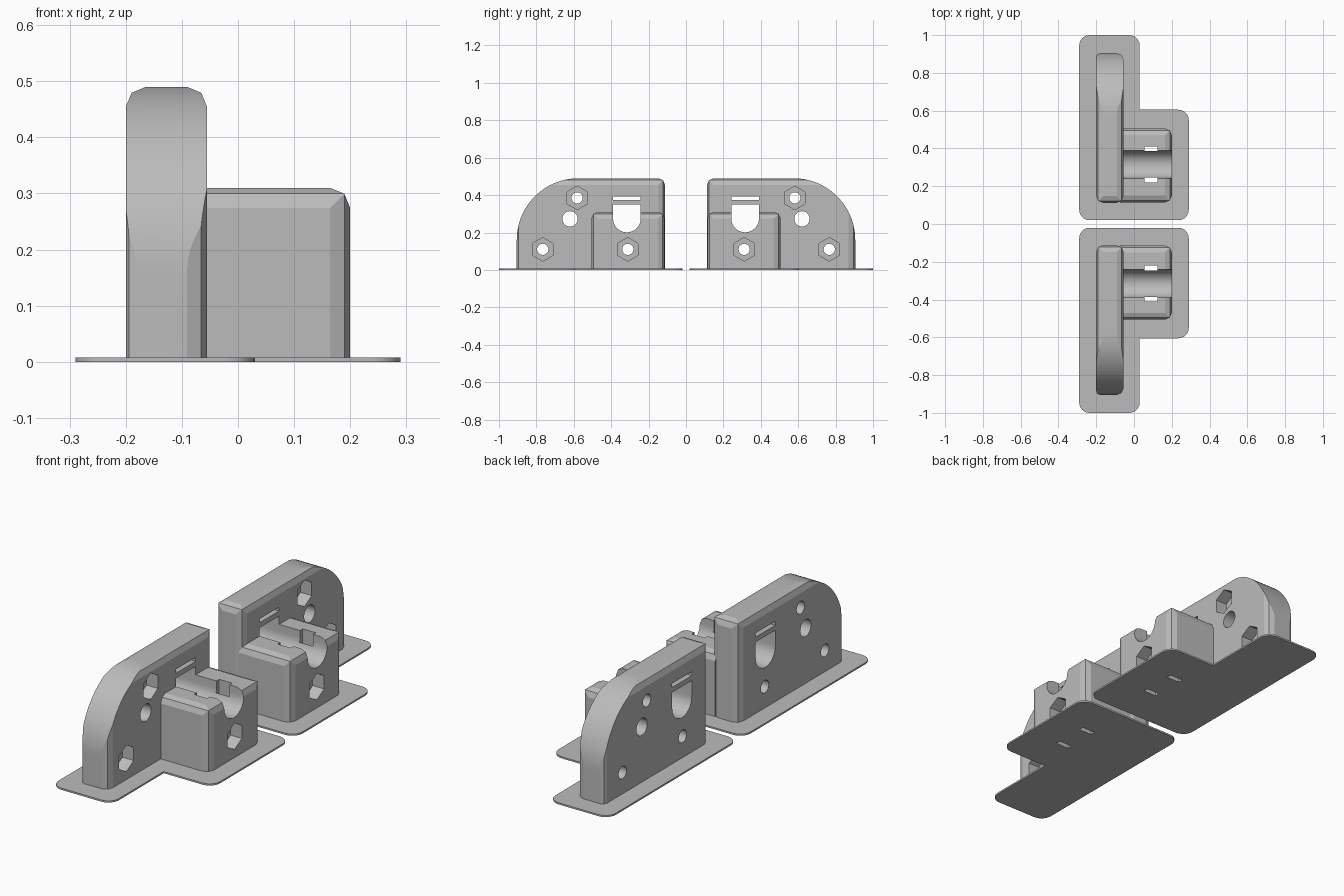
import bpy, bmesh, math
from mathutils import Vector

cube = bpy.data.objects.get("Cube")
if cube:
    bpy.data.objects.remove(cube, do_unlink=True)

grey = bpy.data.materials.new("matte_grey")
grey.use_nodes = True
colour = (0.5, 0.5, 0.5, 1)
grey.diffuse_color = colour
grey.node_tree.nodes["Principled BSDF"].inputs["Base Color"].default_value = colour


def prism(name, axis, points, lo, hi):
    """Extrude a 2D outline along an axis; the outline uses the other two axes in order."""
    bm = bmesh.new()

    def place(p):
        co = list(p)
        co.insert("xyz".index(axis), lo)
        return co
    face = bm.faces.new([bm.verts.new(place(p)) for p in points])
    step = Vector((0, 0, 0))
    step["xyz".index(axis)] = hi - lo
    new = bmesh.ops.extrude_face_region(bm, geom=[face])["geom"]
    bmesh.ops.translate(bm, vec=step, verts=[v for v in new if isinstance(v, bmesh.types.BMVert)])
    bmesh.ops.recalc_face_normals(bm, faces=bm.faces)
    mesh = bpy.data.meshes.new(name)
    bm.to_mesh(mesh)
    bm.free()
    mesh.materials.append(grey)
    obj = bpy.data.objects.new(name, mesh)
    bpy.context.collection.objects.link(obj)
    return obj


def round_rect(a0, b0, a1, b1, radii, segs=2):
    """Rectangle outline with radii at corners (a0,b0), (a1,b0), (a1,b1), (a0,b1)."""
    corners = [(a0, b0, 1, 1), (a1, b0, -1, 1), (a1, b1, -1, -1), (a0, b1, 1, -1)]
    pts = []
    for i, (a, b, sa, sb) in enumerate(corners):
        r = radii[i]
        n = 24 if r > 0.2 else segs
        if r == 0:
            pts.append((a, b))
            continue
        for k in range(n + 1):
            t = math.pi + (i + k / n) * math.pi / 2
            pts.append((a + sa * r + r * math.cos(t), b + sb * r + r * math.sin(t)))
    return pts


def ngon(a, b, r, n):
    """Regular outline with a corner pointing up."""
    return [(a + r * math.sin(k * math.tau / n), b + r * math.cos(k * math.tau / n)) for k in range(n)]


def combine(obj, tools, operation):
    """Apply booleans and throw the tool objects away."""
    for tool in tools:
        mod = obj.modifiers.new("cut", "BOOLEAN")
        mod.operation = operation
        mod.solver = "EXACT"
        mod.object = tool
    bpy.context.view_layer.update()
    result = bpy.data.meshes.new_from_object(
        obj.evaluated_get(bpy.context.evaluated_depsgraph_get()))
    obj.modifiers.clear()
    obj.data = result
    for tool in tools:
        bpy.data.objects.remove(tool, do_unlink=True)


def box_cut(x0, x1, y0, y1, z0, z1):
    return prism("cutter", "z", [(x0, y0), (x1, y0), (x1, y1), (x0, y1)], z0, z1)


R = 0.036
WALL_FACE = -0.055
BLOCK_FACE = 0.2
GROOVE_Y, GROOVE_Z, GROOVE_R = 0.316, 0.275, 0.074

# Upright wall: side profile trimmed by a rounded plan and a rounded front outline
wall = prism("upright_wall", "x", round_rect(0.112, 0.004, 0.905, 0.49, (0, 0, 0.33, R)), -0.2, WALL_FACE)
combine(wall, [
    prism("plan", "z", round_rect(-0.2, 0.112, WALL_FACE, 0.905, (R, R, R, 0.02)), -0.1, 0.6),
    prism("outline", "y", round_rect(-0.2, -0.1, WALL_FACE, 0.49, (0, 0, R, R)), 0, 1),
], "INTERSECT")

# Holding block with rounded outer edges
block = prism("holding_block", "x", round_rect(0.114, 0.004, 0.506, 0.31, (0, 0, R, R)), -0.075, BLOCK_FACE)
combine(block, [
    prism("plan", "z", round_rect(-0.075, 0.114, BLOCK_FACE, 0.506, (0, R, R, 0)), -0.1, 0.6),
    prism("outline", "y", round_rect(-0.075, -0.1, BLOCK_FACE, 0.31, (0, 0, R, 0)), 0, 1),
], "INTERSECT")

# L-shaped base plate
plate = prism("base_plate", "z", round_rect(-0.29, 0.02, 0.03, 1, (0.055, 0, 0.055, 0.055), 6), 0, 0.008)
tab = prism("tab", "z", round_rect(-0.1, 0.02, 0.29, 0.605, (0, 0.055, 0.055, 0), 6), 0, 0.008)
combine(plate, [tab], "UNION")


def groove(top):
    """U-shaped channel outline, open or closed at the given height."""
    arc = [(GROOVE_Y - GROOVE_R * math.cos(k * math.pi / 20),
            GROOVE_Z - GROOVE_R * math.sin(k * math.pi / 20)) for k in range(21)]
    return prism("cutter", "x", arc + [(GROOVE_Y + GROOVE_R, top), (GROOVE_Y - GROOVE_R, top)], -0.4, 0.4)


def bore(y, z, r):
    return prism("cutter", "x", ngon(y, z, r, 32), -0.4, 0.4)


def nut_pocket(y, z, face):
    return prism("cutter", "x", ngon(y, z, 0.063, 6), face - 0.06, face + 0.05)


def strap_slots(top):
    """Two vertical slots hugging the channel."""
    inner, outer = GROOVE_R - 0.003, GROOVE_R + 0.021
    return [box_cut(0.055, 0.125, GROOVE_Y + min(s * inner, s * outer),
                    GROOVE_Y + max(s * inner, s * outer), -0.1, top) for s in (-1, 1)]


# Wall openings: groove, strap slit, bolt holes with hexagonal pockets, plain hole
BOLTS = [(0.766, 0.11), (0.582, 0.385)]
LOW_BOLT = (0.311, 0.11)
combine(wall, [groove(0.35),
               box_cut(-0.4, 0.2, GROOVE_Y - GROOVE_R, GROOVE_Y + GROOVE_R, 0.374, 0.393),
               bore(0.62, 0.273, 0.041), bore(*LOW_BOLT, 0.03)]
        + [bore(*b, 0.03) for b in BOLTS]
        + [nut_pocket(*b, WALL_FACE) for b in BOLTS], "DIFFERENCE")

# Block openings: open groove, strap slots, bolt hole and pocket
combine(block, [groove(0.5), bore(*LOW_BOLT, 0.03), nut_pocket(*LOW_BOLT, BLOCK_FACE)]
        + strap_slots(0.5), "DIFFERENCE")

# Strap slots continue through the plate
combine(plate, strap_slots(0.1), "DIFFERENCE")

# Mirror into the matching pair and keep bevels crisp
for obj in (wall, block, plate):
    mirror = obj.modifiers.new("pair", "MIRROR")
    mirror.use_axis = (False, True, False)
    mirror.use_mirror_merge = False
    bpy.ops.object.select_all(action="DESELECT")
    obj.select_set(True)
    bpy.context.view_layer.objects.active = obj
    bpy.ops.object.modifier_apply(modifier=mirror.name)
    bpy.ops.object.shade_smooth_by_angle(angle=math.radians(20))
